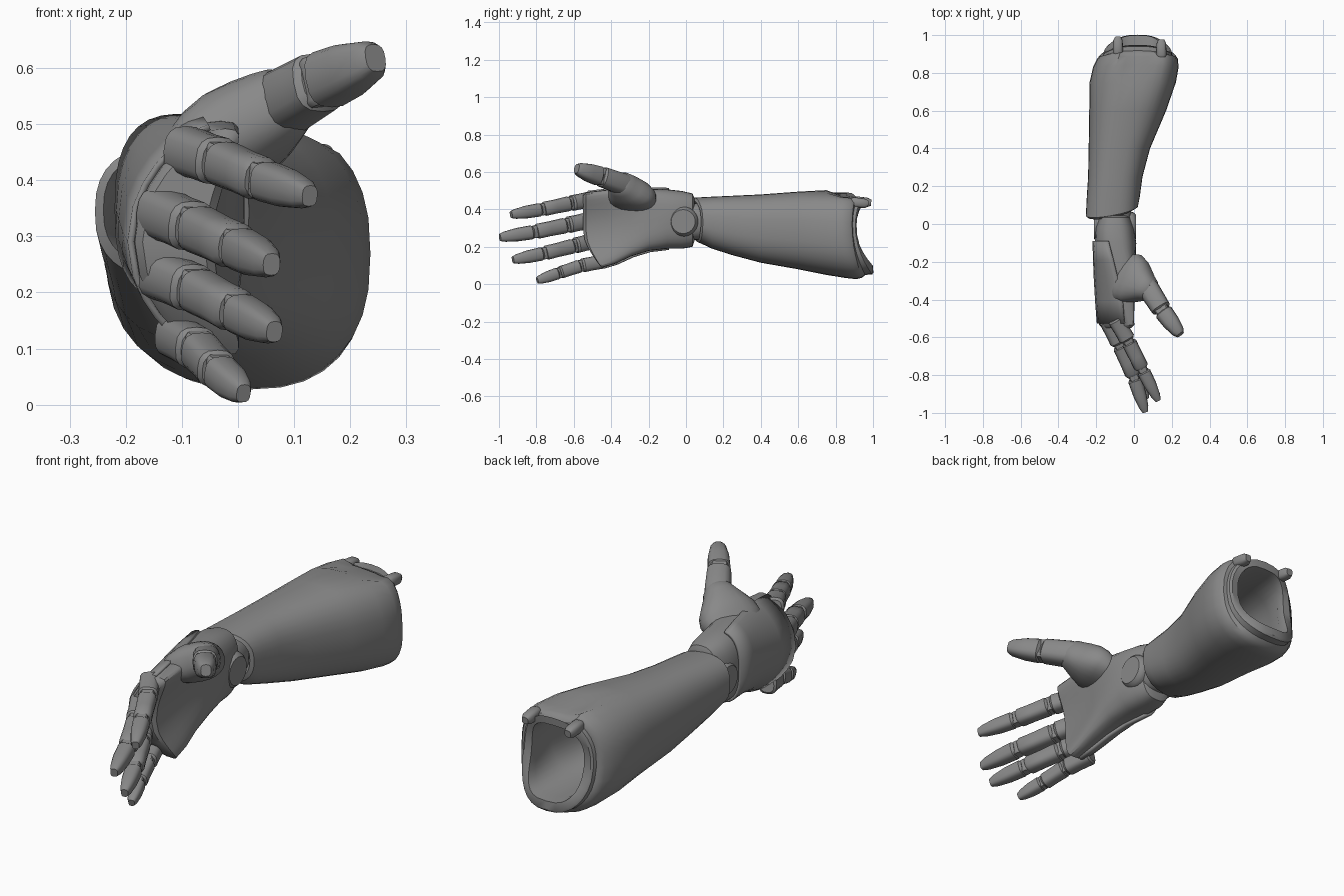
import bpy, math
from mathutils import Vector

if "Cube" in bpy.data.objects:
    bpy.data.objects.remove(bpy.data.objects["Cube"])

grey = bpy.data.materials.new("dark_grey")
grey.diffuse_color = (0.25, 0.25, 0.25, 1)
grey.use_nodes = True
grey.node_tree.nodes["Principled BSDF"].inputs["Base Color"].default_value = grey.diffuse_color


def finish(name, verts, faces, angle=35):
    me = bpy.data.meshes.new(name)
    me.from_pydata([tuple(v) for v in verts], [], faces)
    me.materials.append(grey)
    ob = bpy.data.objects.new(name, me)
    bpy.context.collection.objects.link(ob)
    bpy.ops.object.select_all(action='DESELECT')
    ob.select_set(True)
    bpy.context.view_layer.objects.active = ob
    bpy.ops.object.mode_set(mode='EDIT')
    bpy.ops.mesh.select_all(action='SELECT')
    bpy.ops.mesh.remove_doubles(threshold=0.0001)
    bpy.ops.mesh.normals_make_consistent(inside=False)
    bpy.ops.object.mode_set(mode='OBJECT')
    bpy.ops.object.shade_smooth_by_angle(angle=math.radians(angle))
    return ob


def skin(name, rings, cap=True, loop=False, wrap=True, angle=35):
    """Bridge rings of points; caps are strips of quads across the ring."""
    n, m = len(rings[0]), len(rings)
    faces = []
    for r in range(m if loop else m - 1):
        a, b = r * n, ((r + 1) % m) * n
        for i in range(n if wrap else n - 1):
            j = (i + 1) % n
            faces.append((a + i, a + j, b + j, b + i))
    if cap:
        for o in (0, (m - 1) * n):
            for i in range(n // 2):
                f = [o + i, o + i + 1, o + (n - i - 1) % n, o + (n - i) % n]
                faces.append(tuple(dict.fromkeys(f)))
    return finish(name, [p for r in rings for p in r], faces, angle)


def oval(n, power):
    """Rounded box outline, index 0 at the top."""
    pts = []
    for i in range(n):
        s, c = math.sin(2 * math.pi * i / n), math.cos(2 * math.pi * i / n)
        f = lambda v: 0 if abs(v) < 1e-6 else math.copysign(abs(v) ** (2 / power), v)
        pts.append((f(s), f(c)))
    return pts


def section(y, x0, x1, z0, z1, n=32, power=2.5, bend=0, shift=None):
    cx, cz, hx, hz = (x0 + x1) / 2, (z0 + z1) / 2, (x1 - x0) / 2, (z1 - z0) / 2
    return [Vector((cx + hx * a + bend * b * b, y + (shift(a, b) if shift else 0), cz + hz * b))
            for a, b in oval(n, power)]


def limb(name, p0, p1, rings, n=16, power=2.8):
    """Segment from p0 to p1; rings are (t, half thickness, half width)."""
    p0, p1 = Vector(p0), Vector(p1)
    d = p1 - p0
    w = (Vector((0, 0, 1)) - d.normalized() * d.normalized().z).normalized()
    u = d.normalized().cross(w)
    return skin(name, [[p0 + d * t + u * a * hu + w * b * hw for a, b in oval(n, power)]
                       for t, hu, hw in rings])


def pin(name, centre, axis, r, length, n=16):
    axis = Vector(axis).normalized()
    c = Vector(centre)
    rings = [(-0.5, r * 0.8), (-0.44, r * 0.95), (-0.38, r), (0.38, r), (0.44, r * 0.95), (0.5, r * 0.8)]
    u = axis.orthogonal().normalized()
    w = axis.cross(u)
    return skin(name, [[c + axis * length * t + (u * a + w * b) * q for a, b in oval(n, 2)]
                       for t, q in rings])


# Forearm shell: outer wall, stepped lip at the elbow, inner wall
def lip(k):
    return lambda a, b: k * (0.06 * b * b - 0.027 * b)


slant = lambda a, b: 0.025 * a - 0.02 * b * b * (b > 0)
outer = [
    section(0.055, -0.24, 0.005, 0.245, 0.45, shift=slant),
    section(0.065, -0.255, 0.02, 0.225, 0.463, shift=slant),
    section(0.14, -0.25, 0.03, 0.19, 0.468),
    section(0.25, -0.243, 0.045, 0.155, 0.473),
    section(0.4, -0.24, 0.085, 0.115, 0.48),
    section(0.6, -0.237, 0.17, 0.08, 0.495),
    section(0.75, -0.235, 0.222, 0.05, 0.503),
    section(0.83, -0.217, 0.236, 0.033, 0.505, shift=lip(0.3)),
    section(0.875, -0.195, 0.232, 0.027, 0.503, shift=lip(0.4)),
    section(0.89, -0.18, 0.22, 0.035, 0.492, shift=lip(0.6)),
    section(0.893, -0.165, 0.203, 0.05, 0.478, shift=lip(0.75)),
    section(0.908, -0.16, 0.2, 0.052, 0.476, shift=lip(1.0)),
    section(0.915, -0.15, 0.19, 0.062, 0.466, shift=lip(1.0)),
    section(0.912, -0.115, 0.155, 0.1, 0.43, power=3, shift=lip(1.0)),
]
inner = [
    section(0.875, -0.11, 0.15, 0.105, 0.425, power=3, shift=lip(0.8)),
    section(0.75, -0.175, 0.165, 0.11, 0.44),
    section(0.4, -0.205, 0.05, 0.15, 0.445),
    section(0.1, -0.215, -0.015, 0.26, 0.43),
]
for ring in outer[7:12]:                      # notch on top at the elbow
    for p in ring:
        if p.z > 0.4:
            p.z -= 0.035 * max(0, 1 - (abs(p.x - 0.04) / 0.12) ** 4)
skin("forearm_shell", outer + inner, cap=False, loop=True)

# Elbow lugs beside the notch
for x, y, z in ((-0.085, 0.945, 0.445), (0.145, 0.93, 0.44)):
    limb("elbow_lug", (x, y - 0.05, z), (x, y + 0.045, z - 0.01),
         [(0, 0.02, 0.02), (0.15, 0.027, 0.027), (0.8, 0.025, 0.025), (1, 0.016, 0.016)])

# Wrist core and pivot
skin("wrist_core", [section(y, -0.1 - h, -0.1 + h, 0.335 - k, 0.335 + k, 24, 2.5)
                    for y, h, k in ((-0.1, 0.07, 0.09), (0.0, 0.09, 0.1),
                                    (0.07, 0.085, 0.098), (0.16, 0.06, 0.08))])
pin("wrist_pivot", (-0.1, -0.015, 0.335), (1, 0, 0), 0.08, 0.222, 24)

# Palm
front = lambda k: (lambda a, b: k * 0.1 * max(0, -b - 0.1) ** 1.5)
palm_rows = [
    (0.045, -0.165, -0.04, 0.23, 0.46, 0.0, 0),
    (0.035, -0.185, -0.02, 0.20, 0.485, 0.0, 0),
    (-0.02, -0.205, 0.0, 0.19, 0.498, 0.0, 0),
    (-0.1, -0.207, 0.012, 0.19, 0.507, 0.0, 0),
    (-0.2, -0.204, 0.01, 0.178, 0.51, 0.025, 0),
    (-0.3, -0.2, -0.01, 0.15, 0.51, 0.055, 0.1),
    (-0.42, -0.193, -0.035, 0.11, 0.505, 0.085, 0.5),
    (-0.535, -0.184, -0.045, 0.088, 0.492, 0.092, 1),
    (-0.55, -0.17, -0.06, 0.105, 0.475, 0.082, 1),
]
palm = [section(y, a, b, c, d, 32, 2.7, e, front(k)) for y, a, b, c, d, e, k in palm_rows]
skin("palm", palm)

# Plate over the back of the hand (negative x half, slightly proud)
plate = [section(y + 0.01, a - 0.007, b, c - 0.003, d + 0.005, 32, 2.7, e, front(k))[17:32]
         for y, a, b, c, d, e, k in palm_rows[3:8]]
ob = skin("hand_back_plate", plate, cap=False, wrap=False)
mod = ob.modifiers.new("thickness", 'SOLIDIFY')
mod.thickness = 0.012
mod.offset = 0

# Fingers: two segments, a tip, and a pin at each joint
fingers = {
    "index": (1.0, (-.10, -.5, .455), (-.03, -.62, .432), (.045, -.77, .40), (.128, -.935, .372)),
    "middle": (1.05, (-.145, -.5, .345), (-.075, -.64, .315), (0, -.81, .28), (.06, -.995, .25)),
    "ring": (1.0, (-.145, -.48, .235), (-.075, -.6, .205), (0, -.76, .165), (.065, -.925, .13)),
    "little": (0.88, (-.115, -.43, .125), (-.07, -.565, .098), (-.035, -.68, .06), (.01, -.795, .02)),
}


def body(w):
    return [(0.02, w * 0.75, w * 0.78), (0.08, w, w), (0.55, w * 0.96, w * 0.95),
            (0.88, w * 0.98, w * 0.97), (0.95, w * 0.8, w * 0.78)]


def tip(w):
    return [(0.04, w * 0.78, w * 0.78), (0.1, w, w), (0.5, w * 0.93, w * 0.95),
            (0.85, w * 0.68, w * 0.74), (1, w * 0.42, w * 0.52)]


for name, (s, a, b, c, d) in fingers.items():
    limb(name + "_base", a, b, body(0.044 * s))
    limb(name + "_middle", b, c, body(0.04 * s))
    limb(name + "_tip", c, d, tip(0.036 * s))
    for p, q, r in ((b, c, 0.029), (c, d, 0.026)):
        dirn = (Vector(q) - Vector(p)).normalized()
        axis = Vector((0, 0, 1)) - dirn * dirn.z
        pin(name + "_joint", p, axis, r * s, 2.4 * r * s)

# Thumb: flared mound on the palm, segment, joint and tip
limb("thumb_mound", (-.07, -.265, .435), (.095, -.355, .55),
     [(0, .12, .06), (.25, .14, .078), (.45, .128, .085), (.65, .1, .08), (.82, .075, .072),
      (.94, .062, .064), (1, .05, .052)], 24, 2.3)
limb("thumb_base", (.05, -.3, .52), (.15, -.458, .578),
     [(0, .05, .05), (.3, .057, .058), (.75, .054, .055), (.93, .052, .054), (.98, .04, .042)])
limb("thumb_tip", (.148, -.455, .575), (.245, -.585, .618),
     [(.05, .036, .04), (.12, .049, .052), (.5, .046, .048), (.88, .034, .036), (1, .022, .025)])
pin("thumb_joint", (.15, -.457, .576), (-.1, .1, .5), 0.037, 0.09)
